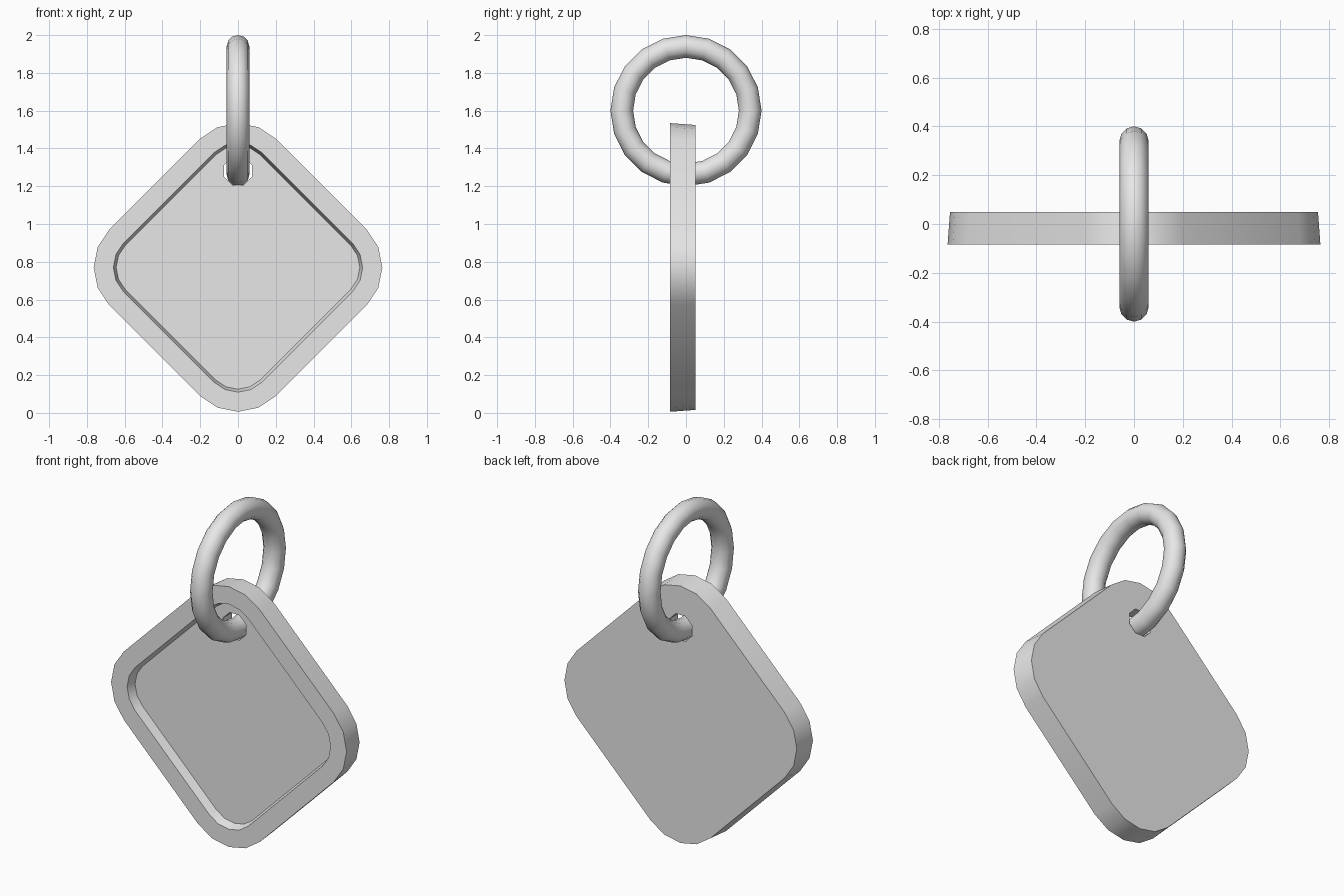
import bpy, bmesh, math
from math import sin, cos, pi

if "Cube" in bpy.data.objects:
    bpy.data.objects.remove(bpy.data.objects["Cube"])

grey = bpy.data.materials.new("plain grey")
grey.diffuse_color = (0.8, 0.8, 0.8, 1)
grey.use_nodes = True
grey.node_tree.nodes["Principled BSDF"].inputs["Base Color"].default_value = grey.diffuse_color

CENTRE_Z = 0.77   # middle of the tag
CORNER = 0.48     # distance from middle to each corner's arc centre


def new_object(name, bm):
    bmesh.ops.recalc_face_normals(bm, faces=bm.faces)
    mesh = bpy.data.meshes.new(name)
    bm.to_mesh(mesh)
    bm.free()
    mesh.materials.append(grey)
    obj = bpy.data.objects.new(name, mesh)
    bpy.context.collection.objects.link(obj)
    return obj


def smooth(obj, degrees):
    bpy.ops.object.select_all(action='DESELECT')
    obj.select_set(True)
    bpy.context.view_layer.objects.active = obj
    bpy.ops.object.shade_smooth_by_angle(angle=math.radians(degrees))


def bridge(bm, a, b):
    n = len(a)
    for i in range(n):
        j = (i + 1) % n
        bm.faces.new((a[i], a[j], b[j], b[i]))


def diamond_loop(bm, radius, y):
    """Diamond with four rounded corners, four segments each."""
    verts = []
    for q in range(4):
        mid = q * pi / 2
        for k in range(-2, 3):
            a = mid + k * pi / 8
            verts.append(bm.verts.new((CORNER * cos(mid) + radius * cos(a), y,
                                       CENTRE_Z + CORNER * sin(mid) + radius * sin(a))))
    return verts


# Tag: slightly tapered plate with a shallow recess in the front
bm = bmesh.new()
loops = [diamond_loop(bm, r, y) for r, y in
         ((0.274, 0.05), (0.284, -0.085), (0.18, -0.085), (0.165, -0.033))]
for a, b in zip(loops, loops[1:]):
    bridge(bm, a, b)
bm.faces.new(loops[0])
bm.faces.new(loops[-1])
tag = new_object("tag", bm)

# Eight-sided hole through the top corner of the tag
bm = bmesh.new()
rings = [[bm.verts.new((0.08 * cos((i + 0.5) * pi / 4), y,
                        1.28 + 0.08 * sin((i + 0.5) * pi / 4))) for i in range(8)]
         for y in (-0.2, 0.2)]
bridge(bm, *rings)
bm.faces.new(rings[0])
bm.faces.new(rings[1])
cutter = new_object("hole_cutter", bm)
cutter.hide_render = True
cut = tag.modifiers.new("hole", 'BOOLEAN')
cut.operation = 'DIFFERENCE'
cut.solver = 'EXACT'
cut.object = cutter
bpy.context.view_layer.objects.active = tag
bpy.ops.object.modifier_apply(modifier=cut.name)
bpy.data.objects.remove(cutter)
smooth(tag, 30)

# Ring: torus standing across the tag, passing through the hole
bpy.ops.mesh.primitive_torus_add(major_segments=20, minor_segments=12,
                                 major_radius=0.34, minor_radius=0.06,
                                 location=(0, 0, 1.6), rotation=(0, pi / 2, 0))
ring = bpy.context.object
ring.name = "ring"
ring.data.materials.clear()
ring.data.materials.append(grey)
smooth(ring, 60)
